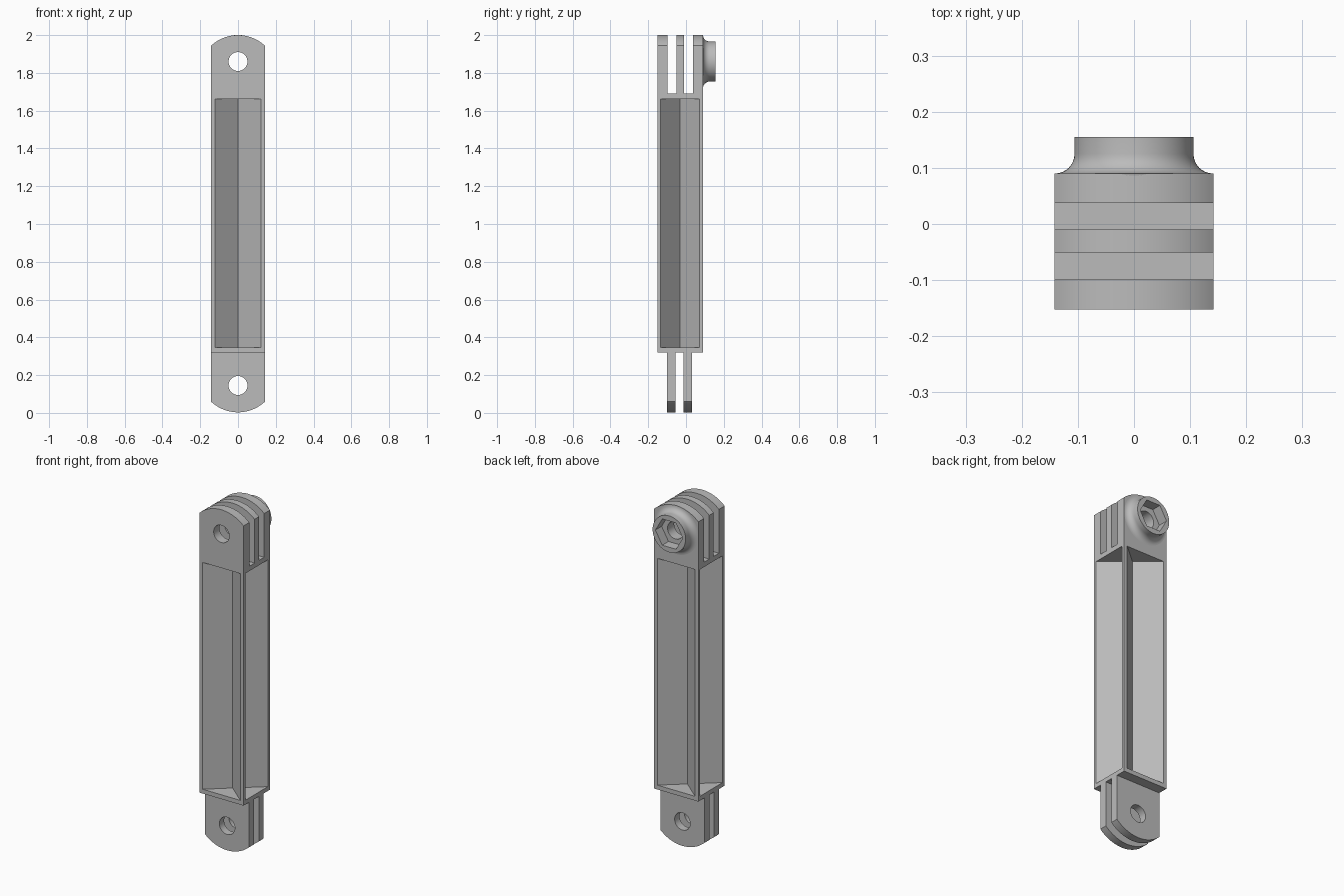
import bpy, bmesh, math
from mathutils import Matrix, Vector

cube = bpy.data.objects.get("Cube")
if cube:
    bpy.data.objects.remove(cube, do_unlink=True)

grey = bpy.data.materials.new("plain grey")
grey.use_nodes = True
COLOUR = (0.5, 0.5, 0.5, 1)
grey.diffuse_color = COLOUR
grey.node_tree.nodes["Principled BSDF"].inputs["Base Color"].default_value = COLOUR

HALF = 0.142               # half width of the arm
FRONT, BACK = -0.152, 0.09
MID = (FRONT + BACK) / 2
TOP_HOLE, LOW_HOLE = 1.86, 0.145


def prism(name, points, offset):
    """Extrude a closed 3D outline along an offset."""
    bm = bmesh.new()
    face = bm.faces.new([bm.verts.new(p) for p in points])
    out = bmesh.ops.extrude_face_region(bm, geom=[face])["geom"]
    moved = [v for v in out if isinstance(v, bmesh.types.BMVert)]
    bmesh.ops.translate(bm, verts=moved, vec=offset)
    bmesh.ops.recalc_face_normals(bm, faces=bm.faces)
    mesh = bpy.data.meshes.new(name)
    bm.to_mesh(mesh)
    bm.free()
    mesh.materials.append(grey)
    obj = bpy.data.objects.new(name, mesh)
    bpy.context.collection.objects.link(obj)
    return obj


def plate(name, outline, y0, y1):
    return prism(name, [(x, y0, z) for x, z in outline], (0, y1 - y0, 0))


def rod(name, radius, z, y0, y1, sides=48):
    ring = [(radius * math.cos(a), z + radius * math.sin(a))
            for a in (math.tau * i / sides for i in range(sides))]
    return plate(name, ring, y0, y1)


def box(name, x, y0, y1, z0, z1):
    return plate(name, [(-x, z0), (x, z0), (x, z1), (-x, z1)], y0, y1)


def rounded_end(flat, tip, sag=0.056, steps=32):
    """Plate outline, square at one end and bowed at the other."""
    way = 1 if tip > flat else -1
    radius = (HALF ** 2 + sag ** 2) / (2 * sag)
    spread = math.asin(HALF / radius)
    arc = []
    for i in range(steps + 1):
        a = spread * (1 - 2 * i / steps)
        arc.append((radius * math.sin(a), tip - way * radius * (1 - math.cos(a))))
    return [(-HALF, flat), (HALF, flat)] + arc


def cut(target, cutters):
    for c in cutters:
        mod = target.modifiers.new("cut", "BOOLEAN")
        mod.operation, mod.solver, mod.object = "DIFFERENCE", "EXACT", c
    graph = bpy.context.evaluated_depsgraph_get()
    mesh = bpy.data.meshes.new_from_object(target.evaluated_get(graph))
    target.modifiers.clear()
    target.data = mesh
    for c in cutters:
        bpy.data.objects.remove(c, do_unlink=True)


def smooth(obj):
    bpy.ops.object.select_all(action="DESELECT")
    obj.select_set(True)
    bpy.context.view_layer.objects.active = obj
    bpy.ops.object.shade_smooth_by_angle(angle=math.radians(30))


# Arm: one bar with a bowed top
arm = plate("arm", rounded_end(0.32, 2.0), FRONT, BACK)

# Triangular pockets on all four sides leave an X-shaped web
half_depth = (BACK - FRONT) / 2
rim = 0.021
cutters = []
for i in range(4):
    turn = Matrix.Rotation(i * math.pi / 2, 3, "Z")
    tri = []
    for u, v in ((-1, -1), (1, -1), (0, 0)):
        wide, deep = (HALF, half_depth) if i % 2 == 0 else (half_depth, HALF)
        inset = rim if i % 2 == 0 else rim * half_depth / HALF
        gap = inset * deep / wide
        # overshoot the surface while keeping the wall slope
        over = 0.02
        p = Vector((u * (wide - inset + over * wide / deep),
                    -deep - over if v else -gap, 0))
        tri.append(turn @ p + Vector((0, MID, 0.345)))
    cutters.append(prism("pocket", tri, (0, 0, 1.317)))

# Slots between the three upper prongs, and the bolt hole
cutters += [box("slot", 0.3, y0, y1, 1.69, 2.1)
            for y0, y1 in ((-0.099, -0.051), (-0.010, 0.037))]
cutters.append(rod("bolt", 0.05, TOP_HOLE, -0.3, 0.3))
cut(arm, cutters)
smooth(arm)

# Two lower prongs
for name, y0, y1 in (("front_lower_prong", -0.100, -0.056),
                     ("back_lower_prong", -0.012, 0.033)):
    prong = plate(name, rounded_end(0.325, 0.003), y0, y1)
    cut(prong, [rod("bolt", 0.05, LOW_HOLE, -0.3, 0.3)])
    smooth(prong)

# Nut boss: flared collar turned around the bolt axis
FLARE = 0.035
profile = [(0, BACK - 0.004), (HALF - 0.002, BACK - 0.004)]
for i in range(9):
    a = math.pi / 2 * i / 8
    profile.append((0.106 + FLARE * (1 - math.sin(a)), BACK + FLARE * (1 - math.cos(a))))
profile += [(0.106, 0.155), (0, 0.155)]
bm = bmesh.new()
verts = [bm.verts.new((r, y, TOP_HOLE)) for r, y in profile]
edges = [bm.edges.new(pair) for pair in zip(verts, verts[1:])]
bmesh.ops.spin(bm, geom=verts + edges, cent=(0, 0, TOP_HOLE), axis=(0, 1, 0),
               angle=math.tau, steps=64, use_duplicate=False)
bmesh.ops.remove_doubles(bm, verts=bm.verts, dist=0.0001)
bmesh.ops.recalc_face_normals(bm, faces=bm.faces)
mesh = bpy.data.meshes.new("nut_boss")
bm.to_mesh(mesh)
bm.free()
mesh.materials.append(grey)
boss = bpy.data.objects.new("nut_boss", mesh)
bpy.context.collection.objects.link(boss)
cut(boss, [rod("nut", 0.088, TOP_HOLE, 0.098, 0.3, 6),
           rod("bolt", 0.05, TOP_HOLE, -0.3, 0.3)])
smooth(boss)
